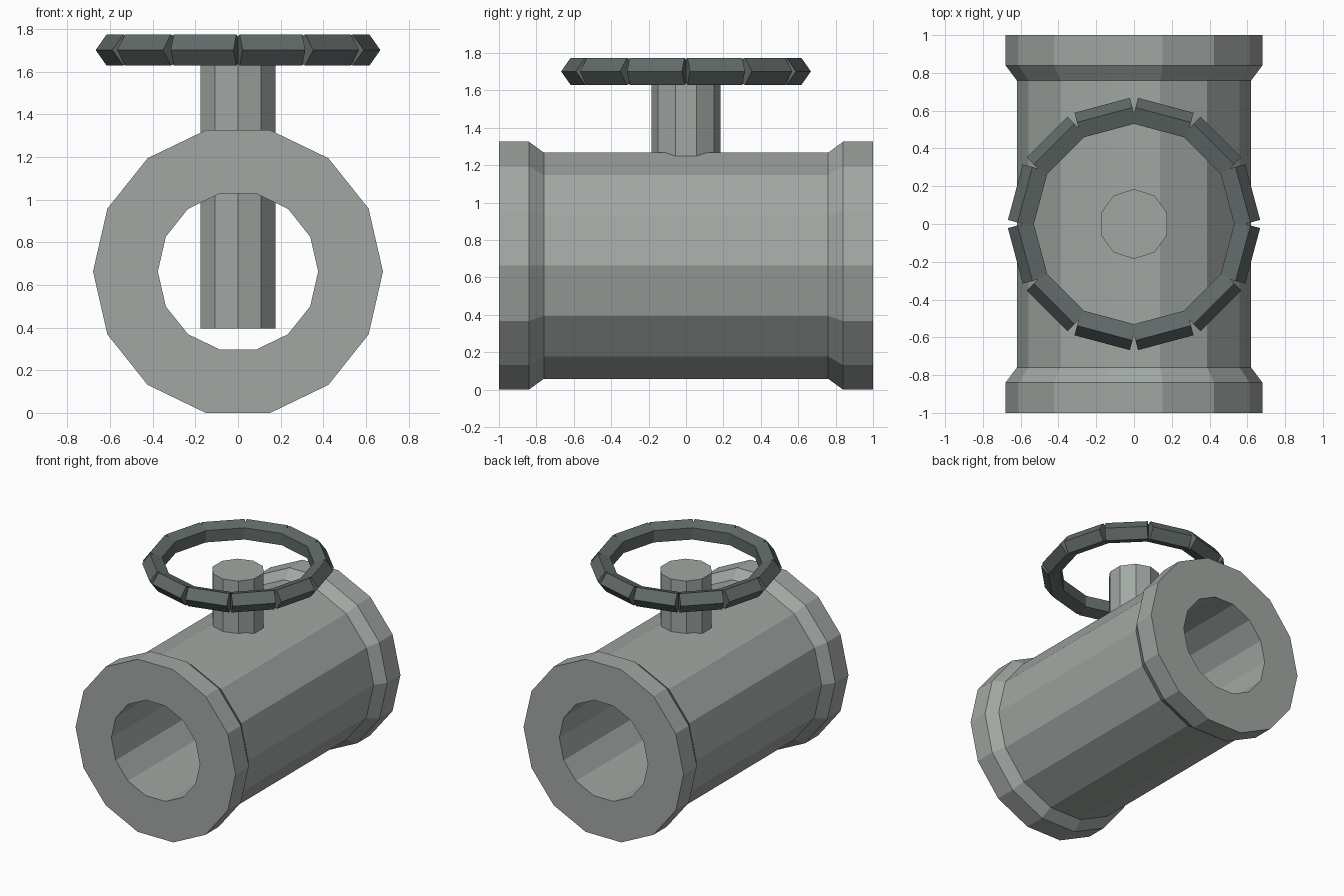
import bpy
import bmesh
from math import radians, tau
from mathutils import Matrix, Vector

cube = bpy.data.objects.get("Cube")
if cube:
    bpy.data.objects.remove(cube, do_unlink=True)


def make_material(name, rgb):
    mat = bpy.data.materials.new(name)
    mat.use_nodes = True
    mat.diffuse_color = (*rgb, 1)
    mat.node_tree.nodes["Principled BSDF"].inputs["Base Color"].default_value = (*rgb, 1)
    return mat


def finish(bm, name, mat):
    bmesh.ops.recalc_face_normals(bm, faces=bm.faces)
    mesh = bpy.data.meshes.new(name)
    bm.to_mesh(mesh)
    bm.free()
    mesh.materials.append(mat)
    obj = bpy.data.objects.new(name, mesh)
    bpy.context.collection.objects.link(obj)
    return obj


pipe_grey = make_material("pipe grey", (0.36, 0.39, 0.37))
wheel_grey = make_material("dark wheel grey", (0.12, 0.145, 0.14))

PIPE_Z = 0.663
WHEEL_Z = 1.702

# Pipe with a flange at each end: closed radius/length profile turned around y
half = [(0.376, 1), (0.68, 1), (0.68, 0.84), (0.62, 0.76)]
profile = half + [(r, -y) for r, y in reversed(half)]
bm = bmesh.new()
verts = [bm.verts.new((r, y, PIPE_Z)) for r, y in profile]
edges = [bm.edges.new((v, verts[i - 1])) for i, v in enumerate(verts)]
bmesh.ops.spin(bm, geom=verts + edges, cent=(0, 0, PIPE_Z), axis=(0, 1, 0),
               angle=tau, steps=14, use_merge=False)
bmesh.ops.remove_doubles(bm, verts=bm.verts, dist=0.0005)
finish(bm, "flanged_pipe", pipe_grey)

# Valve stem, running down into the bore
STEM_BOTTOM, STEM_TOP = 0.395, 1.67
bm = bmesh.new()
bmesh.ops.create_cone(
    bm, cap_ends=True, segments=10, radius1=0.185, radius2=0.185,
    depth=STEM_TOP - STEM_BOTTOM,
    matrix=Matrix.Translation((0, 0, (STEM_TOP + STEM_BOTTOM) / 2)))
# Turn it if needed so that a corner faces the front
if not any(abs(v.co.x) < 0.001 for v in bm.verts):
    bmesh.ops.rotate(bm, verts=bm.verts, cent=(0, 0, 0),
                     matrix=Matrix.Rotation(radians(18), 3, "Z"))
finish(bm, "valve_stem", pipe_grey)

# Hand wheel: twelve straight five-sided bars, each with a corner pointing out
bm = bmesh.new()
for k in range(12):
    turn = Matrix.Rotation(radians(15 + 30 * k), 3, "Z")
    ends = []
    for side in (-0.152, 0.152):
        ring = []
        for i in range(5):
            spoke = Matrix.Rotation(tau * i / 5, 3, "Y") @ Vector((0.0765, 0, 0))
            point = turn @ (spoke + Vector((0.574, side, 0)))
            ring.append(bm.verts.new(point + Vector((0, 0, WHEEL_Z))))
        bm.faces.new(ring)
        ends.append(ring)
    a, b = ends
    for i in range(5):
        bm.faces.new((a[i - 1], a[i], b[i], b[i - 1]))
finish(bm, "hand_wheel", wheel_grey)
